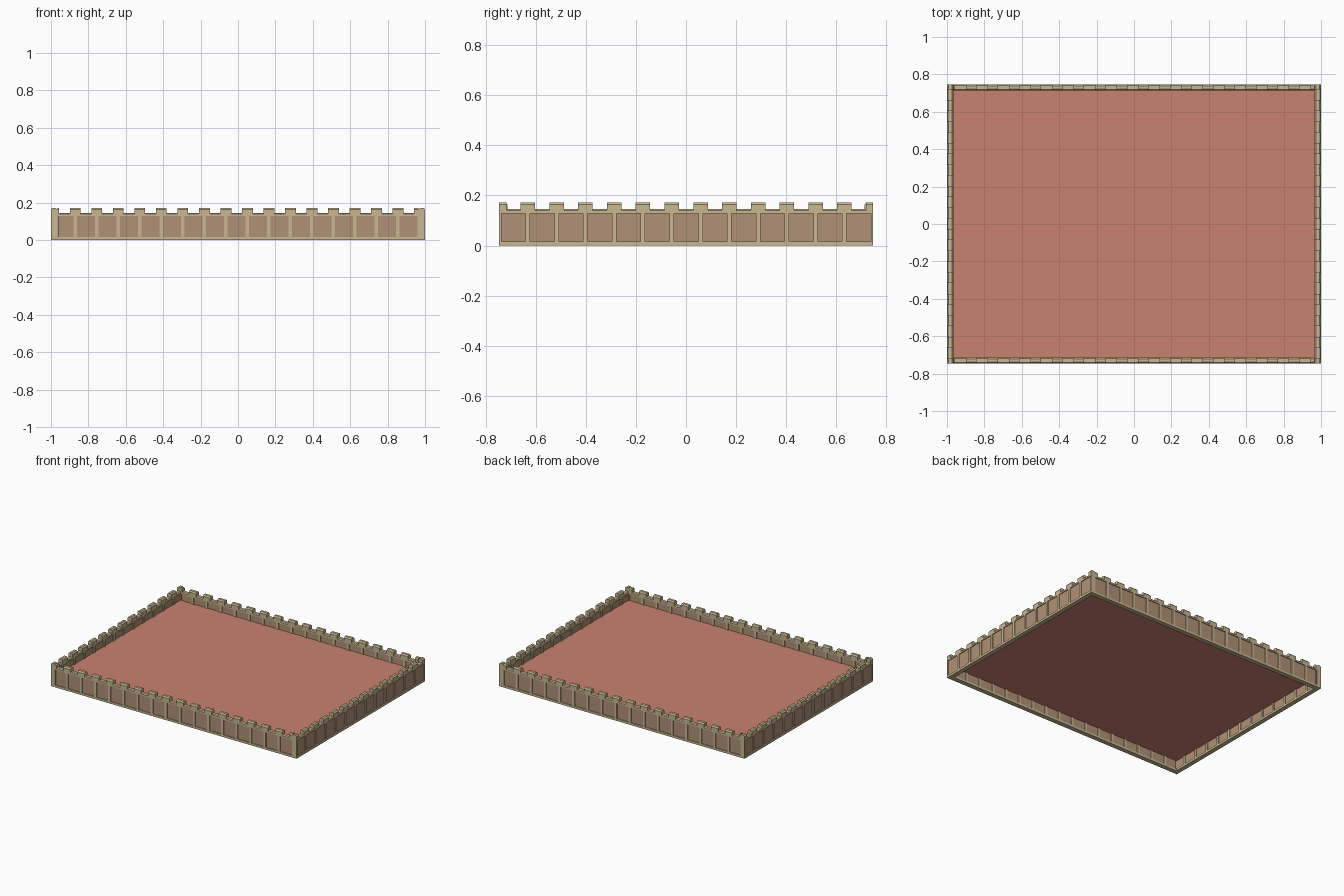
import bpy, bmesh
from mathutils import Matrix, Vector
from math import radians

if "Cube" in bpy.data.objects:
    bpy.data.objects.remove(bpy.data.objects["Cube"])

PITCH = 0.115          # spacing of posts and merlons
T = 0.034              # wall thickness
HX, HY = 1.0, 0.747    # outer half sizes


def material(name, col):
    m = bpy.data.materials.new(name)
    m.diffuse_color = (*col, 1)
    m.use_nodes = True
    m.node_tree.nodes["Principled BSDF"].inputs["Base Color"].default_value = m.diffuse_color
    return m


STONE = material("stone_trim", (0.58, 0.475, 0.285))
PANEL = material("brown_panel", (0.434, 0.283, 0.181))
FLOOR = material("red_floor", (0.584, 0.223, 0.165))


def finish(bm, name, mat, matrix):
    me = bpy.data.meshes.new(name)
    bm.to_mesh(me)
    bm.free()
    ob = bpy.data.objects.new(name, me)
    me.materials.append(mat)
    ob.matrix_world = matrix
    bpy.context.collection.objects.link(ob)
    return ob


def box(bm, u0, u1, v0, v1, z0, z1):
    m = (Matrix.Translation(((u0 + u1) / 2, (v0 + v1) / 2, (z0 + z1) / 2))
         @ Matrix.Diagonal((u1 - u0, v1 - v0, z1 - z0, 1)))
    bmesh.ops.create_cube(bm, size=1, matrix=m)


def extrude_profile(bm, pts, u0, u1):
    """Sweep a (v, z) cross-section along the wall."""
    f = bm.faces.new([bm.verts.new((u0, v, z)) for v, z in pts])
    r = bmesh.ops.extrude_face_region(bm, geom=[f])
    vs = [g for g in r["geom"] if isinstance(g, bmesh.types.BMVert)]
    bmesh.ops.translate(bm, verts=vs, vec=(u1 - u0, 0, 0))


def wall(name, start, length, first, count, matrix):
    """Wall along local x; posts and merlons sit at first + k * PITCH."""
    h, end = T / 2, start + length
    # recessed panels
    bm = bmesh.new()
    box(bm, start + 0.003, end - 0.003, -h + 0.006, h - 0.006, 0.005, 0.135)
    finish(bm, name + "_panels", PANEL, matrix)
    # plinth, coping, posts and merlons
    bm = bmesh.new()
    box(bm, start, end, -h, h, 0, 0.016)
    extrude_profile(bm, [(-h, 0.128), (h, 0.128), (h, 0.139), (h - 0.006, 0.145),
                         (-h + 0.006, 0.145), (-h, 0.139)], start, end)
    for k in range(count):
        c = first + k * PITCH
        a, b = max(start, c - 0.009), min(end, c + 0.009)
        if b - a > 0.001:
            box(bm, a, b, -h, h, 0.015, 0.129)
        a, b = max(start, c - 0.029), min(end, c + 0.029)
        if b - a > 0.001:
            extrude_profile(bm, [(-h, 0.137), (h, 0.137), (h, 0.163), (h - 0.008, 0.172),
                                 (-h + 0.008, 0.172), (-h, 0.163)], a, b)
    bmesh.ops.recalc_face_normals(bm, faces=bm.faces)
    finish(bm, name + "_trim", STONE, matrix)


# front and back walls fit between the side walls
for name, s in (("front_wall", -1), ("back_wall", 1)):
    wall(name, -HX + T, 2 * (HX - T), -0.985, 18,
         Matrix.Translation((0, s * (HY - T / 2), 0)))

# side walls run the full depth
for name, s in (("left_wall", -1), ("right_wall", 1)):
    wall(name, -HY, 2 * HY, -HY, 14,
         Matrix.Translation((s * (HX - T / 2), 0, 0)) @ Matrix.Rotation(radians(90), 4, "Z"))

# raised floor inside the walls
bm = bmesh.new()
bmesh.ops.create_grid(bm, x_segments=1, y_segments=1, size=1,
                      matrix=Matrix.Diagonal((HX - T / 2, HY - T / 2, 1, 1)))
finish(bm, "floor", FLOOR, Matrix.Translation(Vector((0, 0, 0.08))))
